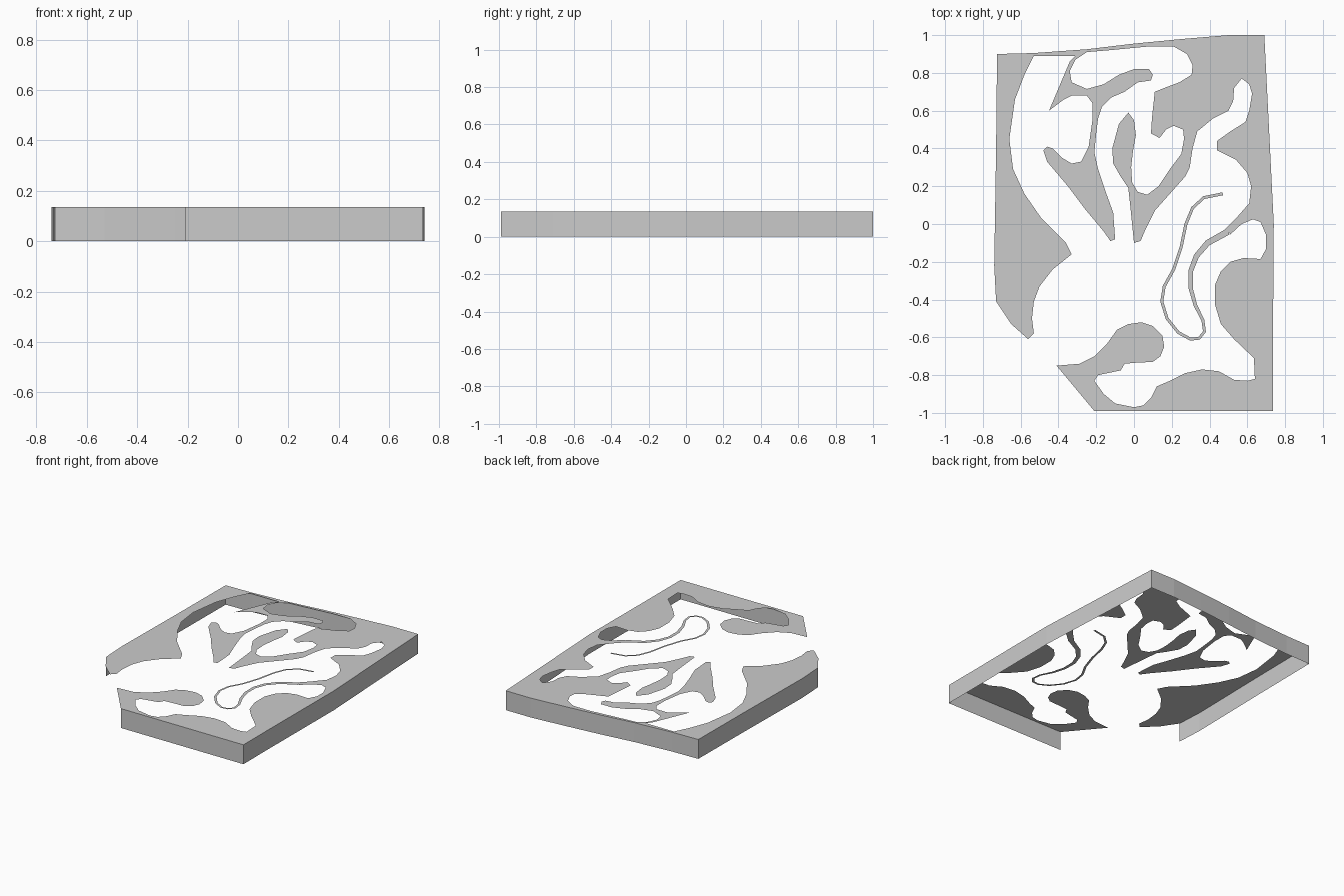
import bpy
from mathutils import Vector

TOP = 0.135


def make(name, verts, faces):
    mesh = bpy.data.meshes.new(name)
    mesh.from_pydata(verts, [], faces)
    obj = bpy.data.objects.new(name, mesh)
    bpy.context.collection.objects.link(obj)
    return obj


def plate(name, pts):
    """Flat cut-out sheet at the top level, facing up."""
    area = sum(a[0] * b[1] - b[0] * a[1] for a, b in zip(pts, pts[1:] + pts[:1]))
    if area < 0:
        pts = pts[::-1]
    return make(name, [(x, y, TOP) for x, y in pts], [list(range(len(pts)))])


def wall(name, pts):
    """Upright sheet under an outer edge."""
    n = len(pts)
    verts = [(x, y, z) for z in (0, TOP) for x, y in pts]
    return make(name, verts, [(i, i + 1, n + i + 1, n + i) for i in range(n - 1)])


def ribbon(name, pts, w0, w1):
    """Tapering flat strip along a centre line."""
    p = [Vector(q) for q in pts]
    left, right = [], []
    for i, c in enumerate(p):
        d = (p[min(i + 1, len(p) - 1)] - p[max(i - 1, 0)]).normalized()
        t = min(1, i / 6)
        off = Vector((-d.y, d.x)) * (w0 + (w1 - w0) * t) / 2
        left.append(tuple(c + off))
        right.append(tuple(c - off))
    n = len(p)
    verts = [(x, y, TOP) for x, y in left + right]
    return make(name, verts, [(i, n + i, n + i + 1, i + 1) for i in range(n - 1)])


# Outer edges, listed so wall faces look outward
left_edge = [(-.725, .9), (-.73, .4), (-.74, -.22), (-.73, -.41)]
front_edge = [(-.21, -.99), (.735, -.99)]
right_edge = [(.735, -.99), (.735, -.71), (.74, 0), (.735, .1), (.71, .6), (.69, 1)]
back_edge = [(.69, 1), (.5, 1), (.26, .98), (0, .955), (-.25, .925), (-.53, .905), (-.725, .9)]

for side, edge in (("left", left_edge), ("front", front_edge),
                   ("right", right_edge), ("back", back_edge)):
    wall(side + "_wall", edge)

# Left sheet with its pointed bay
plate("left_panel", [(-.53, .905)] + left_edge + [
    (-.65, -.53), (-.56, -.61), (-.53, -.58), (-.54, -.5), (-.53, -.41),
    (-.5, -.33), (-.43, -.24), (-.33, -.16), (-.36, -.1), (-.49, .03),
    (-.58, .16), (-.64, .29), (-.66, .45), (-.63, .66), (-.58, .79), (-.53, .89)])

# Narrow web and curled tongue behind
plate("back_tongue", [
    (-.53, .905), (-.53, .89), (-.31, .89), (-.34, .86), (-.45, .6), (-.37, .66),
    (-.33, .68), (-.25, .68), (-.22, .64), (-.22, .55), (-.19, .56), (-.17, .62),
    (-.12, .67), (-.05, .7), (.02, .75), (.09, .76), (.1, .79), (.08, .82),
    (0, .82), (-.08, .79), (-.16, .74), (-.25, .715), (-.33, .75), (-.34, .81),
    (-.31, .87), (-.25, .91), (-.25, .925)])

# Left hanging fork
plate("left_fork", [
    (-.22, .55), (-.24, .41), (-.28, .33), (-.33, .32), (-.38, .35), (-.43, .4),
    (-.46, .41), (-.48, .39), (-.46, .33), (-.35, .2), (-.26, .08), (-.16, -.04),
    (-.125, -.09), (-.1, -.08), (-.11, .06), (-.15, .17), (-.19, .29), (-.21, .38),
    (-.2, .48), (-.19, .56)])

# Back right sheet
plate("back_panel", back_edge[4::-1] + right_edge[4:2:-1] + [
    (.61, .11), (.62, .2), (.6, .27), (.54, .34), (.44, .39), (.44, .44),
    (.51, .49), (.59, .54), (.61, .6), (.625, .69), (.61, .74), (.57, .77),
    (.53, .72), (.525, .65), (.5, .6), (.42, .56), (.335, .49), (.31, .4),
    (.265, .45), (.26, .5), (.21, .52), (.17, .5), (.135, .455), (.09, .48),
    (.095, .56), (.11, .7), (.16, .72), (.24, .75), (.305, .79), (.31, .84),
    (.28, .9), (.21, .94), (.08, .94), (-.13, .92), (-.25, .91)])

# Middle fork with its looped prong
plate("middle_fork", [
    (.265, .45), (.31, .4), (.295, .3), (.27, .25), (.19, .16), (.11, .07),
    (.06, -.03), (.035, -.09), (0, -.1), (-.01, 0), (-.02, .1), (-.03, .19),
    (-.07, .25), (-.11, .32), (-.115, .4), (-.08, .53), (-.03, .59), (0, .55),
    (.01, .47), (-.005, .39), (-.015, .3), (-.01, .22), (.02, .17), (.07, .155),
    (.13, .2), (.19, .29), (.25, .37)])

# Right sheet
plate("right_panel", right_edge[3:0:-1] + [
    (.635, -.71), (.53, -.61), (.46, -.53), (.43, -.43), (.43, -.32), (.46, -.25),
    (.51, -.2), (.58, -.18), (.67, -.185), (.7, -.13), (.7, -.06), (.67, .01),
    (.63, .025), (.57, 0), (.51, -.055), (.485, -.025), (.54, .03), (.61, .11)])

# Front sheet with rounded island
plate("front_panel", [(.735, -.71), (.735, -.99), (-.21, -.99),
    (-.41, -.75), (-.29, -.74), (-.21, -.7), (-.14, -.63), (-.09, -.56),
    (-.03, -.53), (.04, -.52), (.1, -.54), (.15, -.59), (.16, -.65), (.14, -.7),
    (.1, -.73), (0, -.735), (-.05, -.74), (-.07, -.775), (-.19, -.8), (-.21, -.83),
    (-.16, -.9), (-.1, -.95), (0, -.97), (.05, -.96), (.09, -.92), (.12, -.86),
    (.19, -.83), (.27, -.79), (.36, -.77), (.45, -.78), (.53, -.825), (.6, -.83),
    (.64, -.82), (.635, -.71)])

# Thin winding strip
ribbon("winding_strip", [
    (.4975, -.04), (.39, -.1), (.33, -.17), (.3, -.25), (.3, -.34), (.325, -.43),
    (.365, -.51), (.373, -.57), (.345, -.605), (.3, -.61), (.235, -.575),
    (.175, -.5), (.147, -.41), (.16, -.33), (.21, -.24), (.25, -.12),
    (.275, 0), (.31, .085), (.37, .14), (.47, .16)], .035, .016)
